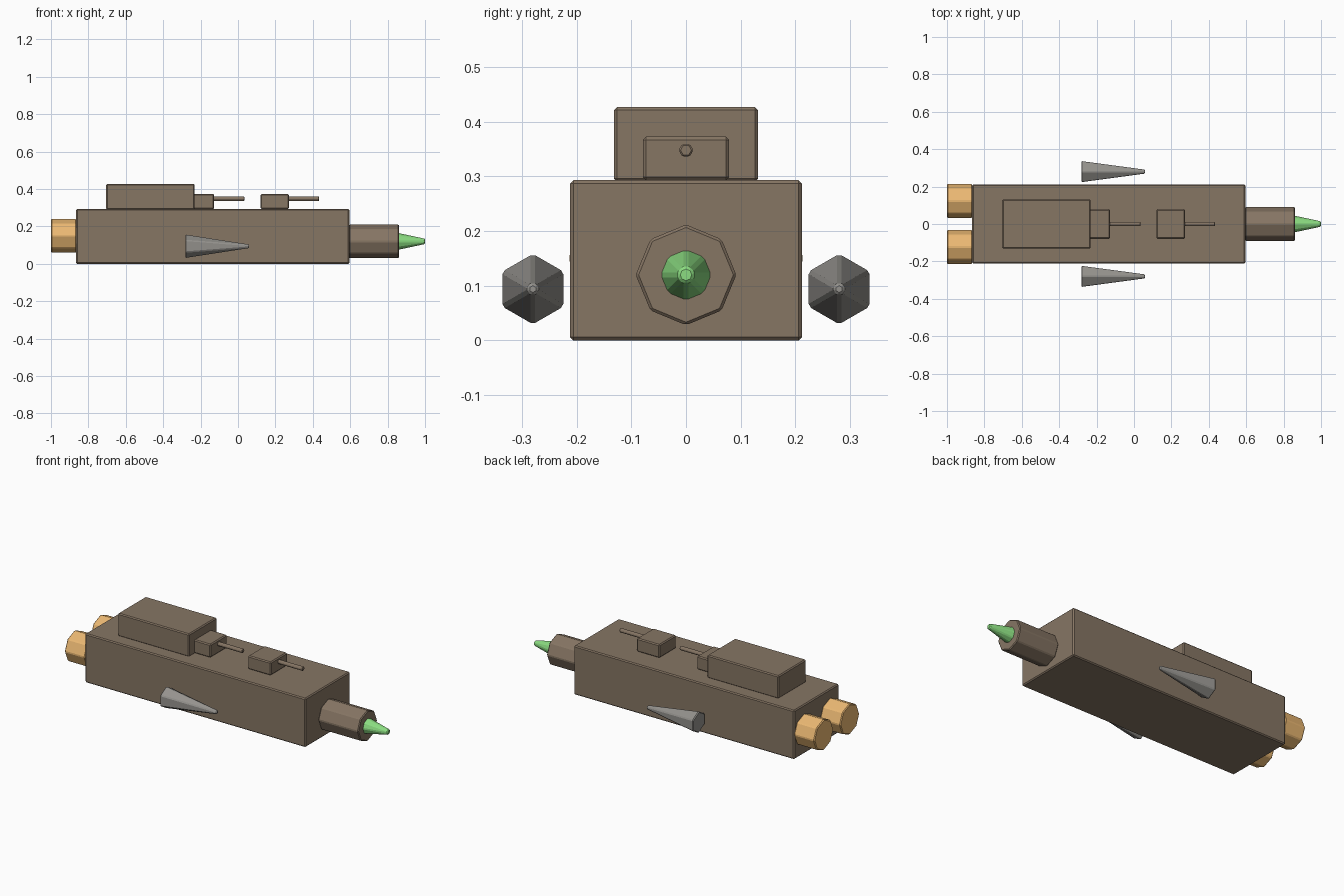
import bpy, math
from mathutils import Matrix

if "Cube" in bpy.data.objects:
    bpy.data.objects.remove(bpy.data.objects["Cube"])


def material(name, r, g, b):
    m = bpy.data.materials.new(name)
    m.diffuse_color = (r, g, b, 1)
    m.use_nodes = True
    m.node_tree.nodes["Principled BSDF"].inputs["Base Color"].default_value = m.diffuse_color
    return m


BROWN = material("hull_brown", 0.24, 0.18, 0.127)
GREY = material("warm_grey", 0.30, 0.29, 0.27)
ORANGE = material("engine_orange", 0.83, 0.48, 0.17)
GREEN = material("tip_green", 0.26, 0.72, 0.22)


def finish(ob, name, mat, bevel):
    ob.name = name
    ob.data.materials.append(mat)
    b = ob.modifiers.new("edge_bevel", 'BEVEL')
    b.width = bevel
    b.segments = 1
    b.limit_method = 'ANGLE'
    b.angle_limit = math.radians(30)
    return ob


def box(name, x0, x1, half_y, z0, z1, bevel=0.006):
    bpy.ops.mesh.primitive_cube_add(size=1)
    ob = bpy.context.object
    ob.data.transform(Matrix.Diagonal((x1 - x0, 2 * half_y, z1 - z0, 1)))
    ob.location = ((x0 + x1) / 2, 0, (z0 + z1) / 2)
    return finish(ob, name, BROWN, bevel)


def tube(name, x0, x1, y, z, r0, r1, sides, mat, bevel=0.005, spin=0.0):
    """Tapered prism along x; spin turns it about its own axis."""
    bpy.ops.mesh.primitive_cone_add(vertices=sides, radius1=r0, radius2=r1, depth=x1 - x0)
    ob = bpy.context.object
    ob.data.transform(Matrix.Rotation(math.pi / 2, 4, 'Y') @ Matrix.Rotation(spin, 4, 'Z'))
    ob.location = ((x0 + x1) / 2, y, z)
    return finish(ob, name, mat, bevel)


# Main hull and raised deck block
box("hull", -0.865, 0.595, 0.212, 0.0, 0.293)
box("deck_block", -0.705, -0.232, 0.132, 0.29, 0.427)

# Two gun turrets with barrels
for label, x in (("rear", -0.203), ("front", 0.196)):
    box(label + "_turret", x - 0.076, x + 0.076, 0.079, 0.293, 0.373)
    tube(label + "_barrel", x + 0.07, x + 0.238, 0, 0.348, 0.0135, 0.0135, 6, BROWN, 0.003)

# Nose barrel and glowing tip
tube("nose_barrel", 0.595, 0.86, 0, 0.12, 0.092, 0.092, 8, BROWN)
tube("nose_tip", 0.855, 1.0, 0, 0.12, 0.047, 0.016, 8, GREEN)

# Mirrored side cones and engines
for label, s in (("left", 1), ("right", -1)):
    tube(label + "_side_cone", -0.282, 0.06, s * 0.28, 0.094, 0.065, 0.012, 6, GREY,
         0.005, math.pi / 2)
    tube(label + "_engine", -1.0, -0.865, s * 0.123, 0.15, 0.092, 0.092, 8, ORANGE)
